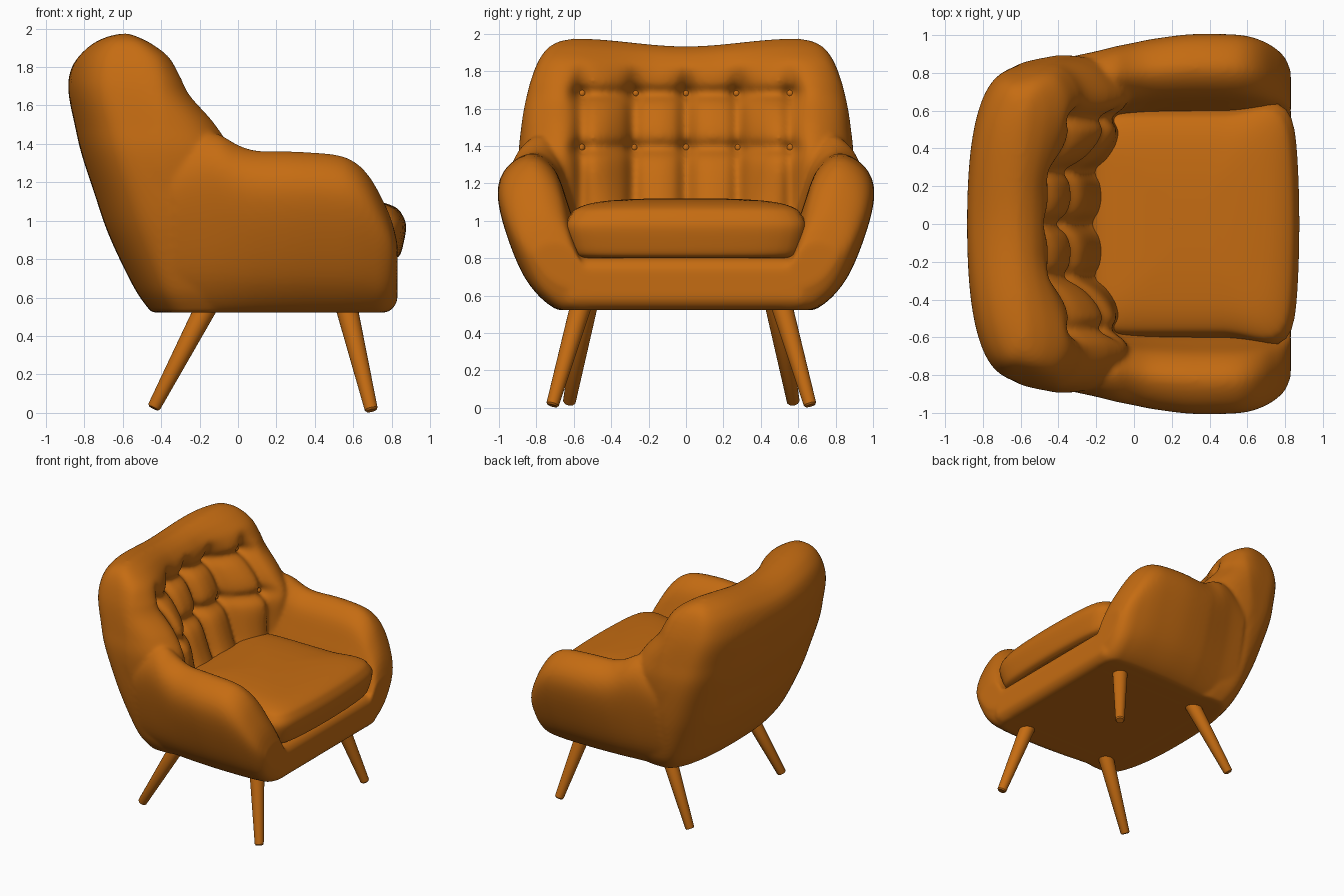
import bpy, bmesh, math
from mathutils import Vector

if "Cube" in bpy.data.objects:
    bpy.data.objects.remove(bpy.data.objects["Cube"])

ORANGE = bpy.data.materials.new("burnt orange")
ORANGE.diffuse_color = (0.56, 0.15, 0.006, 1)
ORANGE.use_nodes = True
ORANGE.node_tree.nodes["Principled BSDF"].inputs["Base Color"].default_value = ORANGE.diffuse_color


def smooth(a, b, v):
    t = min(max((v - a) / (b - a), 0), 1)
    return t * t * (3 - 2 * t)


def spline(pts, steps, closed=False):
    """Catmull-Rom curve through tuples of any length."""
    n, out = len(pts), []
    for i in range(n if closed else n - 1):
        get = (lambda k: pts[k % n]) if closed else (lambda k: pts[min(max(k, 0), n - 1)])
        p = [get(i + k) for k in (-1, 0, 1, 2)]
        for s in range(steps):
            t = s / steps
            out.append(tuple(0.5 * (2 * b + (c - a) * t + (2 * a - 5 * b + 4 * c - d) * t * t
                                    + (3 * b - a - 3 * c + d) * t ** 3) for a, b, c, d in zip(*p)))
    if not closed:
        out.append(tuple(pts[-1]))
    return out


def select_only(*obs):
    bpy.ops.object.select_all(action='DESELECT')
    for o in obs:
        o.select_set(True)
    bpy.context.view_layer.objects.active = obs[0]


def finish(name, bm, angle=50):
    bmesh.ops.recalc_face_normals(bm, faces=bm.faces)
    me = bpy.data.meshes.new(name)
    bm.to_mesh(me)
    bm.free()
    me.materials.append(ORANGE)
    ob = bpy.data.objects.new(name, me)
    bpy.context.collection.objects.link(ob)
    select_only(ob)
    bpy.ops.object.shade_smooth_by_angle(angle=math.radians(angle))
    return ob


def loft(name, rings, angle=50):
    """Skin over rings of equal, even length; ends closed with strips."""
    bm = bmesh.new()
    vs = [[bm.verts.new(p) for p in r] for r in rings]
    n = len(rings[0])
    for a, b in zip(vs, vs[1:]):
        for i in range(n):
            j = (i + 1) % n
            bm.faces.new((a[i], a[j], b[j], b[i]))
    for ring in (vs[0], vs[-1]):
        for i in range(n // 2):
            corners = dict.fromkeys((i, i + 1, n - i - 1, (n - i) % n))
            bm.faces.new([ring[k] for k in corners])
    return finish(name, bm, angle)


# Backrest: horizontal slices (z, rear x, front x, half width, forward wing shift)
COLS, ROWS = (-0.56, -0.28, 0, 0.28, 0.56), (1.39, 1.68)
levels = [(.522, -.45, -.1, .68, .05), (.65, -.54, -.1, .76, .05), (.92, -.67, -.12, .835, .1),
          (1.15, -.75, -.2, .875, .2), (1.35, -.815, -.275, .895, .29), (1.5, -.85, -.34, .885, .27),
          (1.65, -.88, -.41, .87, .2), (1.75, -.88, -.445, .85, .18), (1.85, -.85, -.475, .815, .14),
          (1.92, -.79, -.52, .77, .08), (1.957, -.725, -.57, .71, .04), (1.974, -.66, -.615, .63, .02)]


def tuft(y, z):
    """Depth of the buttoned grooves on the front of the backrest."""
    dy = min(abs(y - c) for c in COLS)
    dz = min(abs(z - r) for r in ROWS)
    inside = 1 - smooth(.55, .66, abs(y))
    column = .05 * math.exp(-(dy / .04) ** 2) + .03 * math.exp(-(dy / .09) ** 2)
    row = .035 * math.exp(-(dz / .035) ** 2) + .025 * math.exp(-(dz / .07) ** 2)
    button = .025 * math.exp(-(dy * dy + dz * dz) / .035 ** 2)
    return column * (1 - smooth(1.68, 1.87, z)) * smooth(.85, 1.1, z) + row * inside + button


def back_point(level, t, front):
    z, xr, xf, w, shift = level
    y, half = w * t, (xf - xr) / 2
    bulge = half * max(0, 1 - abs(t) ** 3.5) ** (1 / 3.5)
    x = (xr + xf) / 2 + .05 * t * t
    if front:
        x += bulge + (shift * smooth(.15, .72, abs(y)) - tuft(y, z)) * bulge / half
    else:
        x -= bulge
    dip = .042 * (1 - smooth(0, .62, abs(y))) * smooth(1.7, 1.97, z)
    return (x, y * min(1, 1 + .22 * (x + .4)), z - dip)


N = 150
ts = [math.sin(math.pi * (i / N - .5)) for i in range(N + 1)]
back = loft("upholstered_body", [[back_point(l, t, True) for t in ts] +
                                 [back_point(l, t, False) for t in reversed(ts[1:-1])]
                                 for l in spline(levels, 10)])

# Buttons sunk in the groove crossings
bm = bmesh.new()
for zr in ROWS:
    lev = min(spline(levels, 40), key=lambda l: abs(l[0] - zr))
    for c in COLS:
        p = Vector(back_point(lev, c / lev[3], True)) + Vector((.012, 0, 0))
        made = bmesh.ops.create_uvsphere(bm, u_segments=14, v_segments=8, radius=.022)
        bmesh.ops.translate(bm, verts=made["verts"], vec=p)
finish("back_buttons", bm)

# Arms: one yz section swept along x (x, bottom, top, outer y), then mirrored
section = [(.5, .522), (.68, .522), (.84, .67), (.95, .92), (1.0, 1.15), (.95, 1.29),
           (.82, 1.36), (.7, 1.28), (.63, 1.1), (.56, .85)]
stations = [(-.34, .522, 1.40, .885), (-.2, .522, 1.46, .915), (-.1, .522, 1.45, .94),
            (0, .522, 1.395, .96), (.1, .522, 1.365, .98), (.3, .522, 1.36, 1.005),
            (.5, .522, 1.345, 1.005), (.6, .522, 1.31, .995), (.68, .522, 1.235, .97),
            (.75, .525, 1.115, .93), (.80, .56, 1.0, .88), (.83, .64, .88, .81)]
outline = spline(section, 6, closed=True)
arms = loft("arms", [[(x, .5 + (y - .5) * (o - .5) / .5,
                       max(.522, zb + (z - .522) * (top - zb) / .838)) for y, z in outline]
                     for x, zb, top, o in spline(stations, 6)])
arms.modifiers.new("both sides", 'MIRROR').use_axis = (False, True, False)
bpy.ops.object.modifier_apply(modifier="both sides")

# Seat base with rounded front rail
bm = bmesh.new()
bmesh.ops.create_cube(bm, size=1)
for v in bm.verts:
    v.co = (.24 + v.co.x * 1.18, v.co.y * 1.36, .663 + v.co.z * .282)
bmesh.ops.bevel(bm, geom=bm.edges[:], offset=.08, segments=6, profile=.5, affect='EDGES')
base = finish("seat_base", bm)

# Fuse back, arms and base into one soft upholstered body
select_only(back, arms, base)
bpy.ops.object.join()
fuse = back.modifiers.new("fuse", 'REMESH')
fuse.mode, fuse.voxel_size, fuse.use_smooth_shade = 'VOXEL', .014, True
soft = back.modifiers.new("soften", 'SMOOTH')
soft.factor, soft.iterations = .5, 9


# Seat cushion: puffed rounded rectangle, a little wider at the front
def cushion_ring(z, k):
    ring = []
    for i in range(96):
        a = 2 * math.pi * i / 96
        c, s = math.cos(a), math.sin(a)
        r = (abs(c) ** 9 + abs(s) ** 9) ** (-1 / 9)
        u, v = r * c, r * s
        half = .605 + .05 * smooth(.3, .9, u)
        ring.append((.315 + u * k * .56 - .035 * v * v * max(u, 0), v * half * k, z))
    return ring


puff = [(.80, .88), (.82, .94), (.88, .975), (.97, 1), (1.03, .965), (1.07, .90),
        (1.10, .74), (1.115, .48), (1.12, .2)]
loft("seat_cushion", [cushion_ring(z, k) for z, k in spline(puff, 5)])


# Splayed tapered legs
def leg(name, top, foot):
    top, foot = Vector(top), Vector(foot)
    axis = (top - foot).normalized()
    u = axis.cross(Vector((0, 1, 0))).normalized()
    v = axis.cross(u)
    stops = [(0, .027), (.015, .034), (1, .058)]
    loft(name, [[foot.lerp(top, f) + r * (u * math.cos(i * math.pi / 12) + v * math.sin(i * math.pi / 12))
                 for i in range(24)] for f, r in stops], 35)


for side, s in (("left", 1), ("right", -1)):
    leg("front_leg_" + side, (.56, s * .53 - .025, .57), (.695, s * .69 - .025, .012))
    leg("rear_leg_" + side, (-.155, s * .50 - .025, .57), (-.44, s * .60 - .025, .025))
